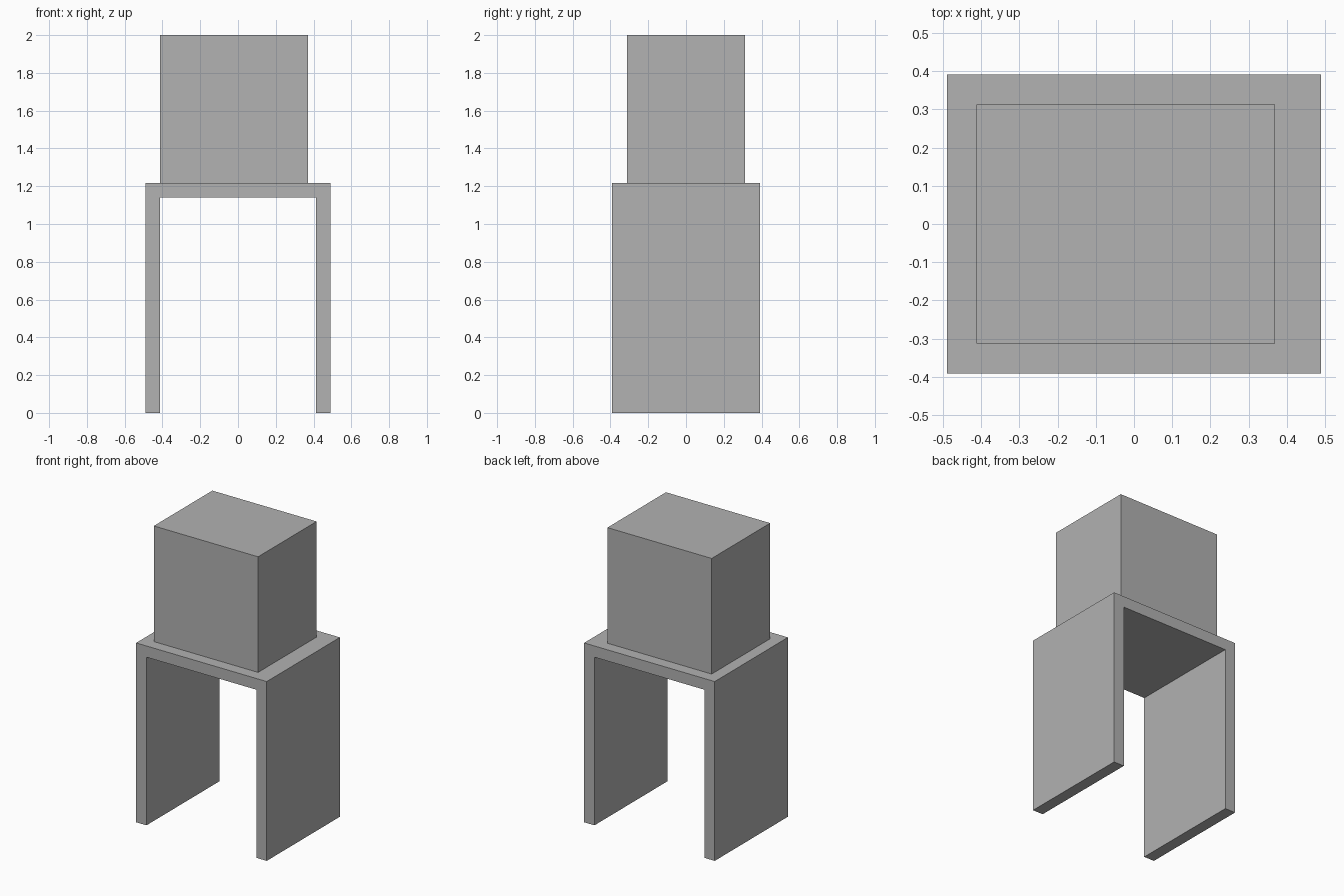
import bpy
import bmesh
from mathutils import Vector

cube = bpy.data.objects.get("Cube")
if cube:
    bpy.data.objects.remove(cube, do_unlink=True)

# Single plain material
grey = bpy.data.materials.new("plain_grey")
grey.use_nodes = True
colour = (0.445, 0.445, 0.445, 1)
grey.diffuse_color = colour
grey.node_tree.nodes["Principled BSDF"].inputs["Base Color"].default_value = colour


def extrude_profile(name, profile, depth):
    """Extrude a front (x, z) outline symmetrically along y."""
    bm = bmesh.new()
    face = bm.faces.new([bm.verts.new((x, -depth / 2, z)) for x, z in profile])
    result = bmesh.ops.extrude_face_region(bm, geom=[face], use_keep_orig=True)
    moved = [v for v in result["geom"] if isinstance(v, bmesh.types.BMVert)]
    bmesh.ops.translate(bm, verts=moved, vec=Vector((0, depth, 0)))
    bmesh.ops.recalc_face_normals(bm, faces=bm.faces)
    mesh = bpy.data.meshes.new(name)
    bm.to_mesh(mesh)
    bm.free()
    mesh.materials.append(grey)
    obj = bpy.data.objects.new(name, mesh)
    bpy.context.collection.objects.link(obj)
    return obj


half_width, inner, top, underside = 0.49, 0.412, 1.216, 1.14

# Arched stand: two slab legs and a top in one outline
right_half = [(-inner, underside), (-inner, 0), (-half_width, 0), (-half_width, top)]
left_half = [(-x, z) for x, z in reversed(right_half)]
extrude_profile("stand", right_half + left_half, 0.784)

# Block resting on the stand, set slightly to the right
x0, x1 = -0.412, 0.37
extrude_profile("upper_block", [(x0, top), (x1, top), (x1, 2), (x0, 2)], 0.627)
